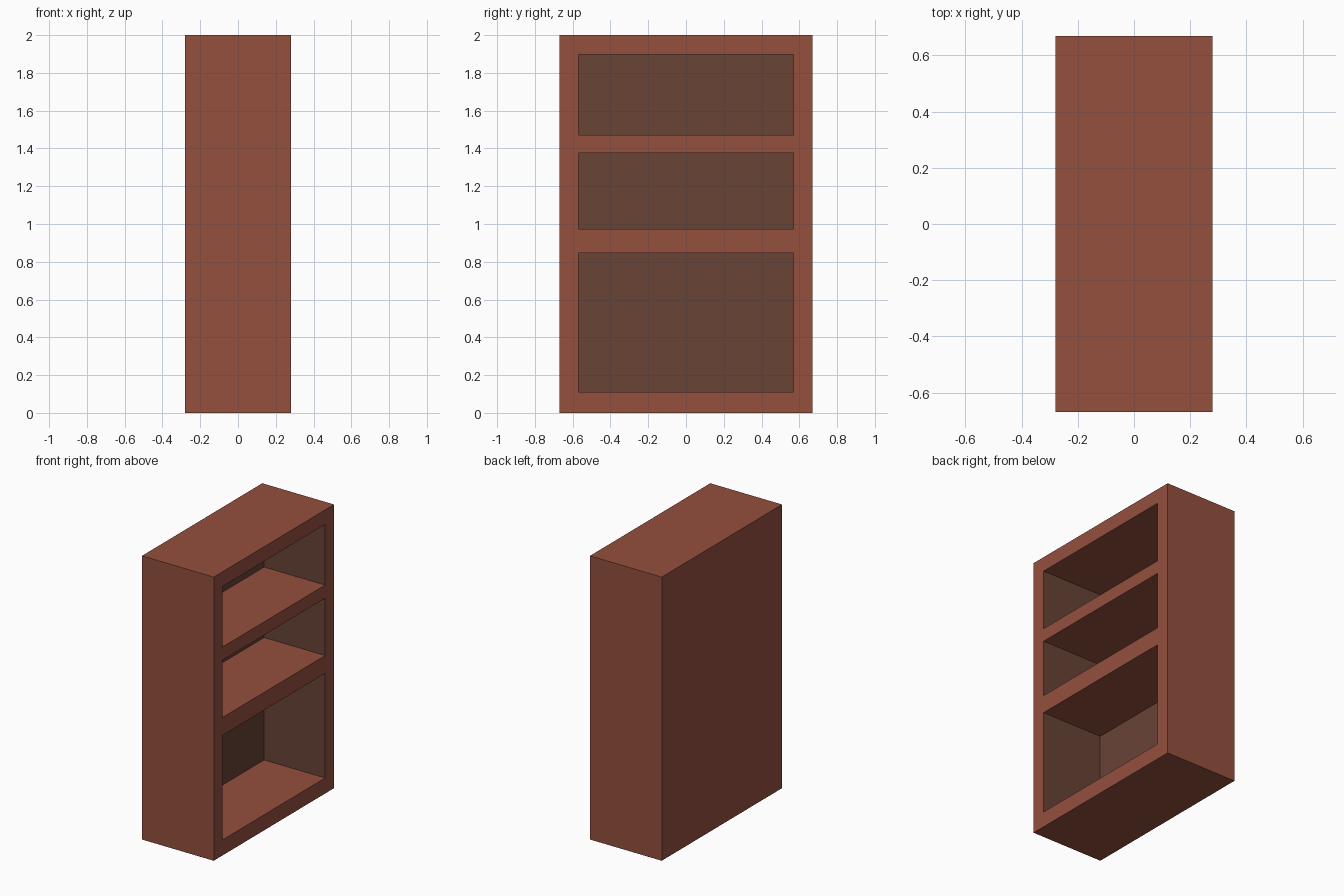
import bpy, bmesh
from mathutils import Vector

if "Cube" in bpy.data.objects:
    bpy.data.objects.remove(bpy.data.objects["Cube"])

D, W, H = 0.56, 1.34, 2.0            # depth (x), width (y), height (z)
OPEN_Y = 0.57                        # half width of the openings
RECESS = 0.475                       # depth of each compartment
BAYS = [(0.11, 0.847), (0.973, 1.377), (1.47, 1.897)]


def material(name, rgb):
    m = bpy.data.materials.new(name)
    m.diffuse_color = (*rgb, 1.0)
    m.use_nodes = True
    m.node_tree.nodes["Principled BSDF"].inputs["Base Color"].default_value = m.diffuse_color
    return m


bm = bmesh.new()

# Solid carcass block
bmesh.ops.create_cube(bm, size=1.0)
for v in bm.verts:
    v.co = Vector((v.co.x * D, v.co.y * W, (v.co.z + 0.5) * H))


def open_faces():
    bm.normal_update()
    return [f for f in bm.faces if f.normal.x > 0.9]


# Divide only the open side into frame strips and compartment cells
cuts = [((0, s * OPEN_Y, 0), (0, 1, 0)) for s in (-1, 1)]
cuts += [((0, 0, z), (0, 0, 1)) for bay in BAYS for z in bay]
for co, no in cuts:
    faces = open_faces()
    geom = set(faces)
    for f in faces:
        geom.update(f.edges)
        geom.update(f.verts)
    bmesh.ops.bisect_plane(bm, geom=list(geom), plane_co=co, plane_no=no)

# Push the compartments in; their back and side walls take the darker colour
for lo, hi in BAYS:
    cell = next(f for f in open_faces()
                if abs(f.calc_center_median().y) < 0.1
                and f.calc_center_median().x > D / 2 - 0.01
                and lo < f.calc_center_median().z < hi)
    ext = bmesh.ops.extrude_face_region(bm, geom=[cell])["geom"]
    if cell.is_valid:
        bmesh.ops.delete(bm, geom=[cell], context='FACES_ONLY')
    bmesh.ops.translate(bm, vec=(-RECESS, 0, 0),
                        verts=[g for g in ext if isinstance(g, bmesh.types.BMVert)])

bmesh.ops.recalc_face_normals(bm, faces=bm.faces)
bm.normal_update()
for f in bm.faces:
    c = f.calc_center_median()
    inside = abs(c.x) < D / 2 - 0.01 and abs(c.y) < OPEN_Y + 0.01
    f.material_index = int(inside and abs(f.normal.z) < 0.5)

mesh = bpy.data.meshes.new("bookcase")
bm.to_mesh(mesh)
bm.free()
mesh.materials.append(material("red brown wood", (0.296, 0.080, 0.048)))
mesh.materials.append(material("dark lining", (0.138, 0.056, 0.037)))
bpy.context.collection.objects.link(bpy.data.objects.new("bookcase", mesh))
